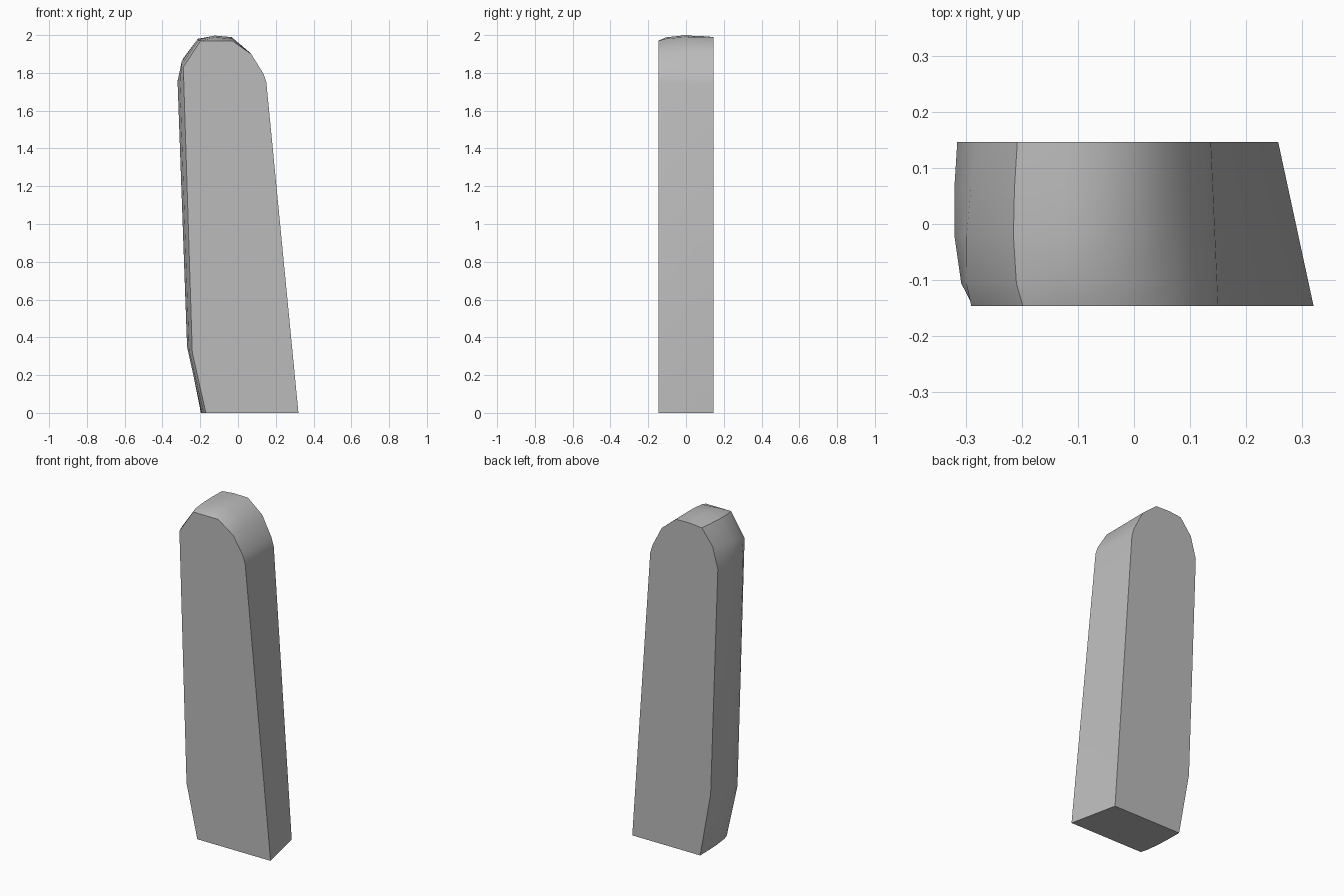
import bpy
import bmesh
import math

cube = bpy.data.objects.get("Cube")
if cube:
    bpy.data.objects.remove(cube, do_unlink=True)

# One flat grey stone colour
grey = bpy.data.materials.new("plain grey")
grey.use_nodes = True
colour = (0.5, 0.5, 0.5, 1)
grey.diffuse_color = colour
grey.node_tree.nodes["Principled BSDF"].inputs["Base Color"].default_value = colour

# Matching front and back outlines (x, z), from the left foot over the top to the right foot
front = [(-.17, 0), (-.242, .32), (-.287, 1.75), (-.29, 1.83), (-.198, 1.97), (-.12, 1.97),
         (-.03, 1.97), (.07, 1.9), (.135, 1.795), (.15, 1.75), (.32, 0)]
back = [(-.197, 0), (-.267, .39), (-.315, 1.76), (-.28, 1.89), (-.208, 1.982), (-.13, 1.99),
        (-.035, 1.988), (.06, 1.91), (.122, 1.79), (.137, 1.74), (.257, 0)]

# How strongly each outline point swells between front and back (x, z)
swell = [(-.5, 0), (-.8, 0), (-1, 0), (-.6, .2), (-.6, .1), (0, .9),
         (0, .5), (0, 0), (0, 0), (0, 0), (0, 0)]

# Depth steps with the amount of swelling at each
steps = [(0, 0), (.137, .017), (.43, .021), (.72, .013), (1, 0)]
front_y, depth = -.146, .292

bm = bmesh.new()
rings = []
for t, amount in steps:
    ring = []
    for (fx, fz), (bx, bz), (sx, sz) in zip(front, back, swell):
        x = fx + (bx - fx) * t + sx * amount
        z = fz + (bz - fz) * t + sz * amount
        ring.append(bm.verts.new((x, front_y + depth * t, z)))
    rings.append(ring)

# Skin between the outlines, then close both ends
count = len(front)
for a, b in zip(rings, rings[1:]):
    for i in range(count):
        j = (i + 1) % count
        bm.faces.new((a[i], a[j], b[j], b[i]))
bm.faces.new(rings[0])
bm.faces.new(rings[-1])
bmesh.ops.recalc_face_normals(bm, faces=bm.faces)

mesh = bpy.data.meshes.new("upright_slab")
bm.to_mesh(mesh)
bm.free()
mesh.materials.append(grey)
slab = bpy.data.objects.new("upright_slab", mesh)
bpy.context.collection.objects.link(slab)

# Smooth rounded shoulder, crisp ridge and end faces
bpy.ops.object.select_all(action="DESELECT")
slab.select_set(True)
bpy.context.view_layer.objects.active = slab
bpy.ops.object.shade_smooth_by_angle(angle=math.radians(38))
